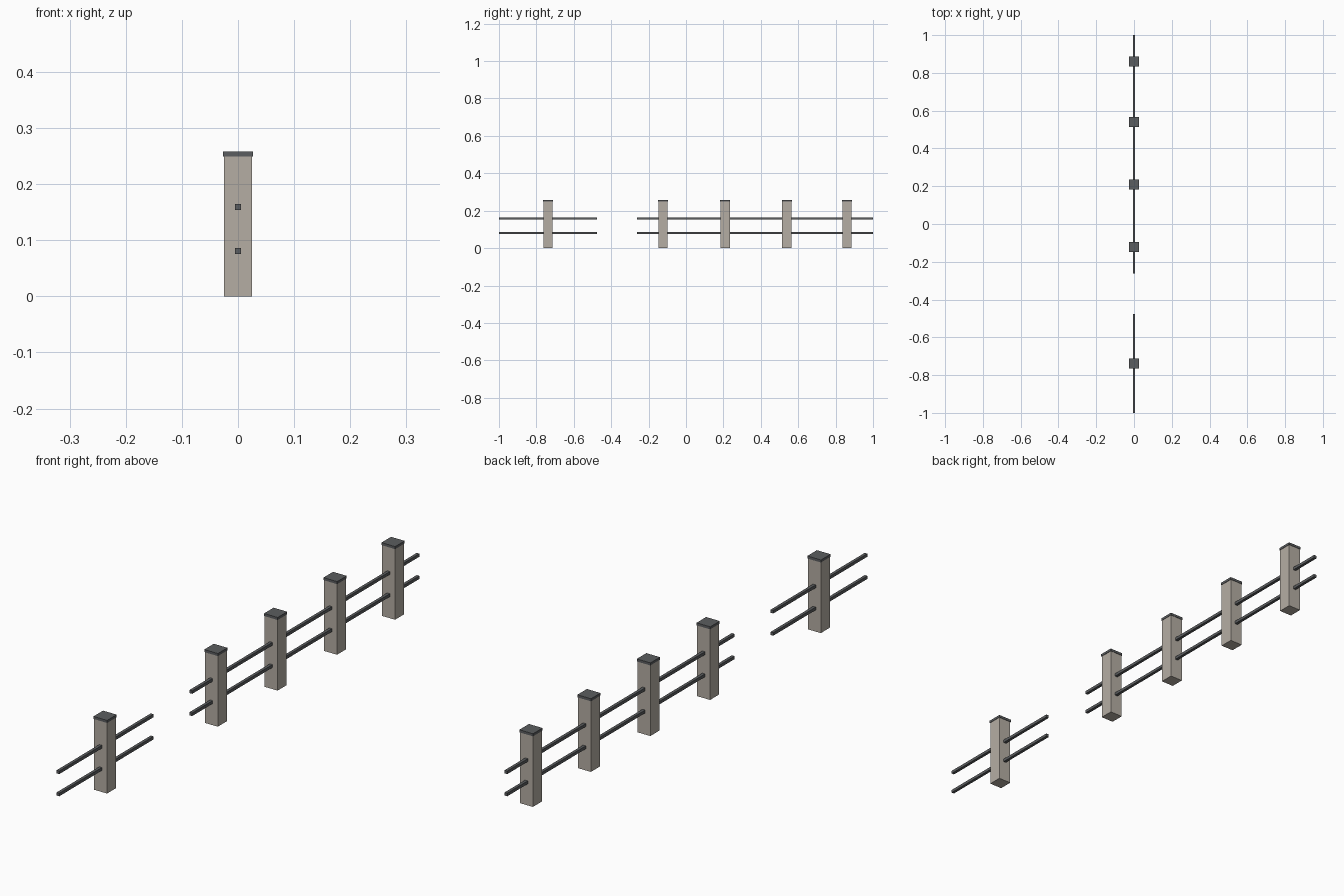
import bpy

if "Cube" in bpy.data.objects:
    bpy.data.objects.remove(bpy.data.objects["Cube"])


def material(name, color):
    m = bpy.data.materials.new(name)
    m.diffuse_color = (*color, 1)
    m.use_nodes = True
    m.node_tree.nodes["Principled BSDF"].inputs["Base Color"].default_value = m.diffuse_color
    return m


stone = material("warm grey stone", (0.46, 0.42, 0.37))
iron = material("dark grey metal", (0.105, 0.11, 0.115))


def box(name, lo, hi, mat):
    bpy.ops.mesh.primitive_cube_add(size=1, location=[(a + b) / 2 for a, b in zip(lo, hi)])
    ob = bpy.context.object
    ob.name = name
    ob.scale = [b - a for a, b in zip(lo, hi)]
    bpy.ops.object.transform_apply(location=False, rotation=False, scale=True)
    ob.data.materials.append(mat)
    return ob


POST, CAP, RAIL = 0.025, 0.0265, 0.0053   # half widths

# Square posts with slightly overhanging caps
for i, y in enumerate((-0.738, -0.123, 0.209, 0.539, 0.861), 1):
    box(f"post_{i}", (-POST, y - POST, 0), (POST, y + POST, 0.249), stone)
    box(f"post_cap_{i}", (-CAP, y - CAP, 0.249), (CAP, y + CAP, 0.258), iron)

# Two square rails per fence run, with a gap between the runs
for run, (y0, y1) in {"short": (-1, -0.477), "long": (-0.262, 1)}.items():
    for level, z in {"lower": 0.081, "upper": 0.159}.items():
        box(f"{level}_rail_{run}", (-RAIL, y0, z - RAIL), (RAIL, y1, z + RAIL), iron)
